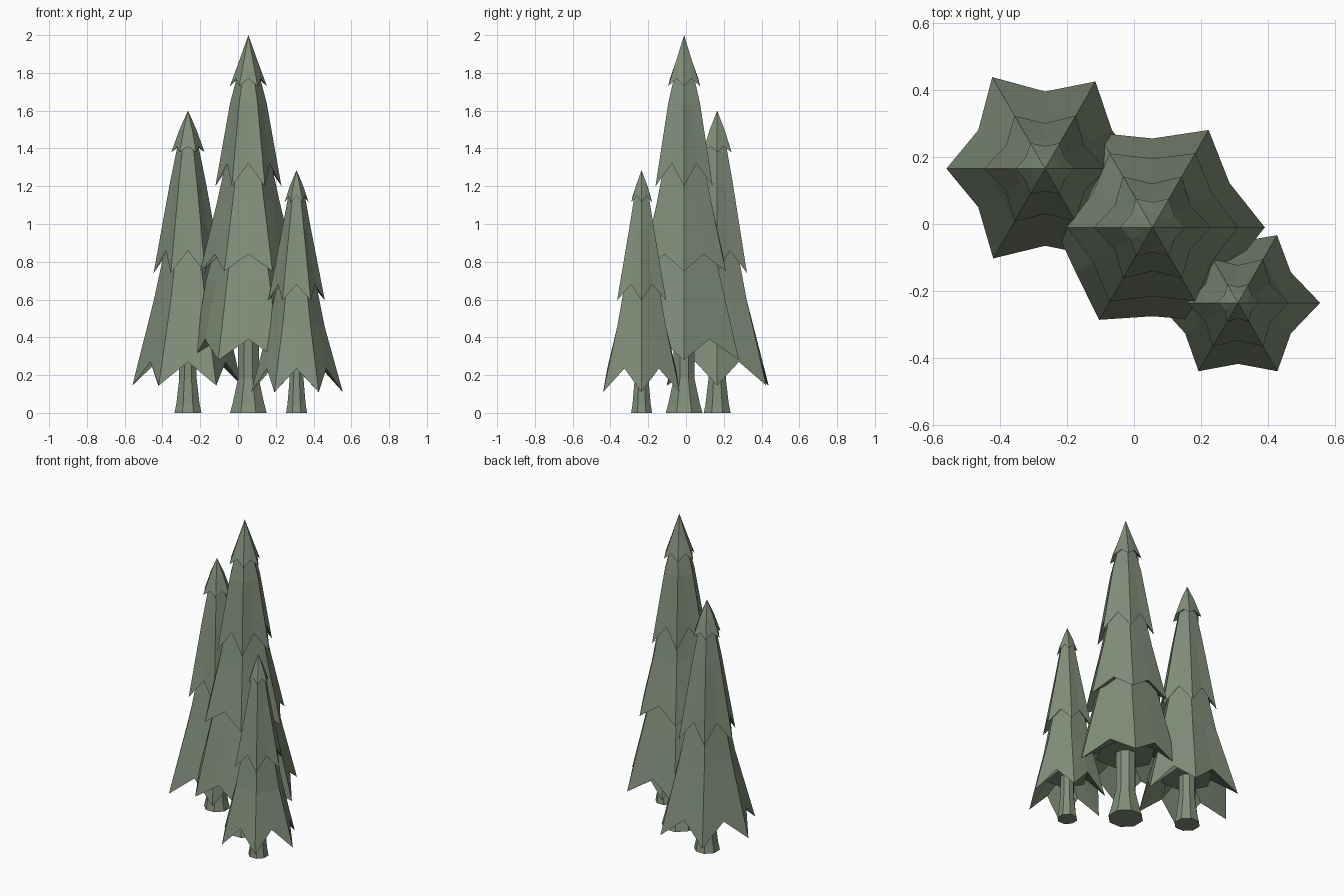
import bpy
import bmesh
from math import cos, sin, radians
from mathutils import Vector

if "Cube" in bpy.data.objects:
    bpy.data.objects.remove(bpy.data.objects["Cube"], do_unlink=True)

green = bpy.data.materials.new("grey green")
green.use_nodes = True
colour = (0.22, 0.27, 0.19, 1)
green.diffuse_color = colour
green.node_tree.nodes["Principled BSDF"].inputs["Base Color"].default_value = colour


def finish(bm, name):
    bmesh.ops.recalc_face_normals(bm, faces=bm.faces)
    mesh = bpy.data.meshes.new(name)
    bm.to_mesh(mesh)
    bm.free()
    mesh.materials.append(green)
    bpy.context.collection.objects.link(bpy.data.objects.new(name, mesh))


def bridge(bm, upper, lower):
    n = len(upper)
    for i in range(n):
        j = (i + 1) % n
        bm.faces.new((upper[i], lower[i], lower[j], upper[j]))


def star_ring(bm, centre, tip_r, tip_z, dip_r, dip_z, stretch=(1,) * 6):
    """Twelve points, alternating branch tips and the dips between them."""
    ring = []
    for i in range(12):
        a = radians(30 * i)
        r, z = (dip_r, dip_z) if i % 2 else (tip_r * stretch[i // 2], tip_z)
        ring.append(bm.verts.new((centre[0] + r * cos(a), centre[1] + r * sin(a), z)))
    return ring


def tier(name, centre, top, shoulder, tip, dip, stretch=(1,) * 6):
    """Six-sided skirt with a notched rim and a hollow underside."""
    bm = bmesh.new()
    flat = cos(radians(30))
    rings = []
    for r, z in (top, shoulder):
        if r > 0:
            rings.append(star_ring(bm, centre, r, z, r * flat, z))
    rings.append(star_ring(bm, centre, *tip, *dip, stretch))
    # underside folds up and inwards
    inner_r = dip[0] * 0.68
    inner_z = dip[1] + (dip[1] - tip[1]) * 0.35
    rings.append(star_ring(bm, centre, inner_r, inner_z, inner_r * flat, inner_z))
    for upper, lower in zip(rings, rings[1:]):
        bridge(bm, upper, lower)
    bm.faces.new(rings[-1])
    if top[0] > 0:
        bm.faces.new(rings[0])
    else:
        apex = bm.verts.new((*centre, top[1]))
        for i in range(12):
            bm.faces.new((apex, rings[0][i], rings[0][(i + 1) % 12]))
    finish(bm, name)


def trunk(name, centre, foot, neck, height):
    """Eight-sided trunk with a flared foot."""
    bm = bmesh.new()
    rings = []
    for r, z in ((foot, 0), (foot * 0.86, 0.05), (neck, 0.18), (neck, height)):
        rings.append([bm.verts.new((centre[0] + r * cos(radians(45 * i + 22.5)),
                                    centre[1] + r * sin(radians(45 * i + 22.5)), z))
                      for i in range(8)])
    for lower, upper in zip(rings, rings[1:]):
        bridge(bm, upper, lower)
    bm.faces.new(rings[0])
    bm.faces.new(rings[-1])
    finish(bm, name)


# tall middle tree
mid = (0.055, -0.01)
trunk("middle_trunk", mid, 0.105, 0.06, 0.48)
tier("middle_crown", mid, (0, 2.0), (0.05, 1.86), (0.098, 1.73), (0.075, 1.77))
tier("middle_upper_tier", mid, (0.055, 1.8), (0.097, 1.64), (0.175, 1.2), (0.13, 1.32))
tier("middle_lower_tier", mid, (0.115, 1.35), (0.165, 1.12), (0.255, 0.75), (0.205, 0.84))
tier("middle_skirt", mid, (0.17, 0.9), (0.225, 0.7), (0.335, 0.28), (0.265, 0.39),
     (1, 1, 0.97, 0.87, 0.95, 0.96))

# left-hand rear tree
rear = (-0.265, 0.165)
trunk("rear_trunk", rear, 0.077, 0.05, 0.36)
tier("rear_crown", rear, (0, 1.6), (0.045, 1.5), (0.088, 1.38), (0.067, 1.41))
tier("rear_middle_tier", rear, (0.05, 1.44), (0.095, 1.22), (0.182, 0.74), (0.135, 0.86))
tier("rear_skirt", rear, (0.12, 0.88), (0.18, 0.6), (0.3, 0.145), (0.23, 0.27),
     (0.95, 1, 1.05, 0.98, 1.03, 1))

# small front tree
front = (0.31, -0.235)
trunk("front_trunk", front, 0.06, 0.04, 0.32)
tier("front_crown", front, (0, 1.285), (0.032, 1.21), (0.064, 1.115), (0.047, 1.15))
tier("front_middle_tier", front, (0.04, 1.17), (0.075, 0.98), (0.15, 0.595), (0.112, 0.68))
tier("front_skirt", front, (0.1, 0.7), (0.148, 0.46), (0.24, 0.11), (0.182, 0.235),
     (1.02, 0.97, 0.97, 1, 0.98, 0.98))
